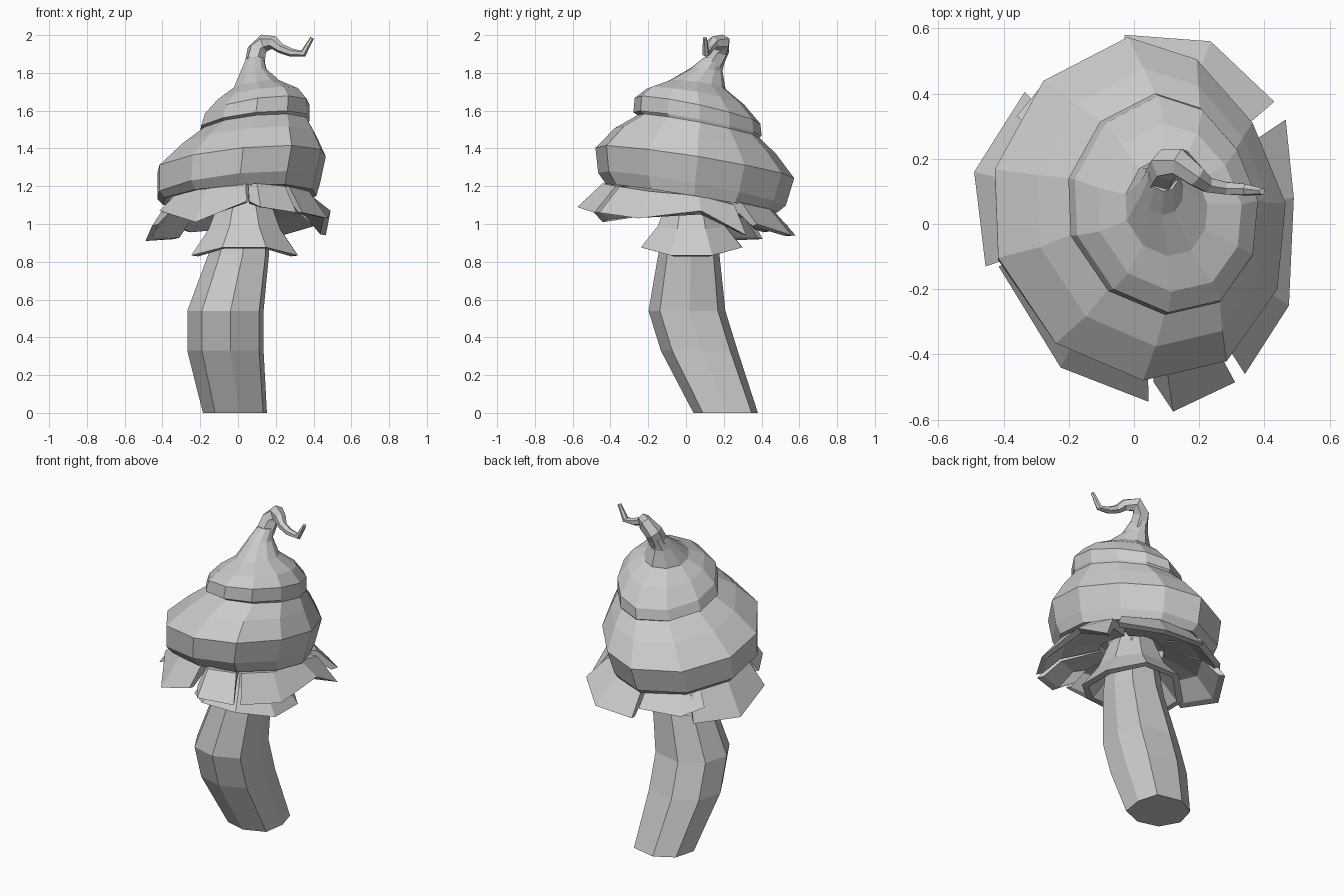
import bpy, bmesh, math
from mathutils import Vector

if "Cube" in bpy.data.objects:
    bpy.data.objects.remove(bpy.data.objects["Cube"])

grey = bpy.data.materials.new("plain grey")
grey.use_nodes = True
grey.diffuse_color = (0.6, 0.6, 0.6, 1)
grey.node_tree.nodes["Principled BSDF"].inputs["Base Color"].default_value = grey.diffuse_color


def finish(name, bm):
    bmesh.ops.recalc_face_normals(bm, faces=bm.faces)
    mesh = bpy.data.meshes.new(name)
    bm.to_mesh(mesh)
    bm.free()
    mesh.materials.append(grey)
    obj = bpy.data.objects.new(name, mesh)
    bpy.context.collection.objects.link(obj)


def skin(bm, loops, closed=True):
    """Bridge neighbouring rows of vertices with quads."""
    for a, b in zip(loops, loops[1:]):
        n = len(a)
        for i in range(n if closed else n - 1):
            j = (i + 1) % n
            bm.faces.new((a[i], a[j], b[j], b[i]))


def polar(degrees, r=1):
    a = math.radians(degrees)
    return r * math.cos(a), r * math.sin(a)


def loft(name, rings, outline):
    """Rings are centre x, y, z, radius x, y, slope along x, y."""
    bm = bmesh.new()
    loops = []
    for cx, cy, cz, rx, ry, sx, sy in rings:
        loops.append([bm.verts.new((cx + rx * u, cy + ry * v, cz + sx * rx * u + sy * ry * v))
                      for u, v in outline])
    skin(bm, loops)
    bm.faces.new(loops[0])
    bm.faces.new(loops[-1])
    finish(name, bm)


# Bent stem, flattened on its left side
stem = [(-0.015, 0.21, 0, 0.172), (-0.065, 0.07, 0.33, 0.205), (-0.065, 0.005, 0.54, 0.205),
        (0.005, 0.015, 0.84, 0.163), (0.04, 0.03, 1.2, 0.12)]
stem_outline = [polar(-39, 1.11), polar(4, 0.98), polar(46, 1.11)]
stem_outline += [polar(a) for a in (97, 142, 187, 232, 277)]
loft("stem", [(x, y, z, r, r, 0, 0) for x, y, z, r in stem], stem_outline)

# Swirled two-tier cap, uneven in outline and leaning towards the back
cap_outline = [polar(a, r) for a, r in (
    (2, 1), (33, 0.92), (66, 0.95), (95, 1), (132, 1), (167, 1.03),
    (196, 1.02), (233, 0.97), (271, 0.99), (304, 1.06), (334, 1.05))]
loft("cap", [
    (0.03, 0.03, 1.18, 0.15, 0.15, 0, -0.16),
    (0.01, 0.03, 1.135, 0.405, 0.455, 0.04, -0.16),
    (0.005, 0.03, 1.185, 0.43, 0.50, 0.08, -0.17),
    (0.02, 0.045, 1.325, 0.445, 0.53, 0.08, -0.15),
    (0.06, 0.05, 1.44, 0.355, 0.43, 0.08, -0.16),
    (0.095, 0.065, 1.518, 0.28, 0.325, 0.08, -0.18),
    (0.09, 0.06, 1.53, 0.29, 0.342, 0.09, -0.18),
    (0.10, 0.06, 1.60, 0.28, 0.335, 0.12, -0.20),
    (0.11, 0.05, 1.675, 0.22, 0.26, 0.12, -0.16),
    (0.10, 0.055, 1.735, 0.125, 0.155, 0.15, -0.12),
    (0.085, 0.11, 1.82, 0.066, 0.083, 0, -0.1),
    (0.09, 0.155, 1.88, 0.046, 0.055, 0, -0.1)], cap_outline)

# Curled tip swept along a short path
path = [Vector(p) for p in ((0.088, 0.145, 1.85), (0.10, 0.18, 1.92), (0.14, 0.19, 1.96),
                            (0.19, 0.145, 1.96), (0.225, 0.12, 1.93), (0.28, 0.11, 1.908),
                            (0.345, 0.105, 1.902), (0.392, 0.1, 1.985))]
radii = (0.055, 0.052, 0.046, 0.035, 0.026, 0.022, 0.019, 0.011)
bm = bmesh.new()
loops = []
for k, (p, r) in enumerate(zip(path, radii)):
    t = (path[min(k + 1, len(path) - 1)] - path[max(k - 1, 0)]).normalized()
    u = t.cross(Vector((0.3, 1, 0))).normalized()
    v = t.cross(u)
    loops.append([bm.verts.new(p + u * c + v * s)
                  for c, s in (polar(60 * i, r) for i in range(6))])
skin(bm, loops)
bm.faces.new(loops[0])
bm.faces.new(loops[-1])
finish("curled_tip", bm)

# Drooping ragged petals tucked under the cap, each given by its outer edge
petals = {
    "left_back": [(0.43, 0.375, 1.0), (0.235, 0.56, 0.94), (-0.03, 0.58, 0.94)],
    "left": [(0.34, -0.46, 1.06), (0.475, -0.25, 1.03), (0.49, 0.08, 1.07), (0.465, 0.32, 0.94)],
    "front": [(0.06, -0.485, 1.12), (0.12, -0.575, 1.09), (0.31, -0.485, 1.06)],
    "front_right": [(-0.415, -0.13, 1.07), (-0.225, -0.44, 1.01), (0.045, -0.545, 1.12)],
    "right": [(-0.335, 0.405, 0.92), (-0.49, 0.16, 0.91), (-0.455, -0.13, 0.99)],
    "right_back": [(-0.05, 0.54, 0.99), (-0.27, 0.44, 0.96), (-0.36, 0.33, 1.0)],
}
# Section of a petal: distance out, rise towards the cap, drop below the top face
section = ((1, 0, 0), (0.78, 0.8, 0), (0.35, 1, 0),
           (0.35, 1, 0.05), (0.75, 0.8, 0.06), (0.93, 0.26, 0.045))
for side, edge in petals.items():
    bm = bmesh.new()
    rows = []
    for scale, lift, drop in section:
        row = []
        for x, y, z in edge:
            px, py = 0.03 + (x - 0.03) * scale, 0.03 + (y - 0.03) * scale
            top = 1.18 - 0.15 * py
            row.append(bm.verts.new((px, py, z + (top - z) * lift - drop)))
        rows.append(row)
    skin(bm, rows + rows[:1], closed=False)
    for end in (0, -1):
        bm.faces.new([row[end] for row in rows])
    finish(side + "_petal", bm)

# Flared collar around the top of the stem, with a thick rim facing down
bm = bmesh.new()
loops = []
for r, z, wave in ((0.305, 0.855, 0.03), (0.205, 0.98, 0.01), (0.135, 1.15, 0),
                   (0.1, 1.15, 0), (0.17, 0.96, 0.01), (0.265, 0.85, 0.03)):
    loop = []
    for i in range(8):
        x, y = polar(45 * i + 22, r)
        ripple = wave * math.cos(math.radians(90 * i + 44))
        loop.append(bm.verts.new((0.035 + x, 0.03 + 0.95 * y, z - ripple)))
    loops.append(loop)
skin(bm, loops + loops[:1])
finish("collar", bm)
